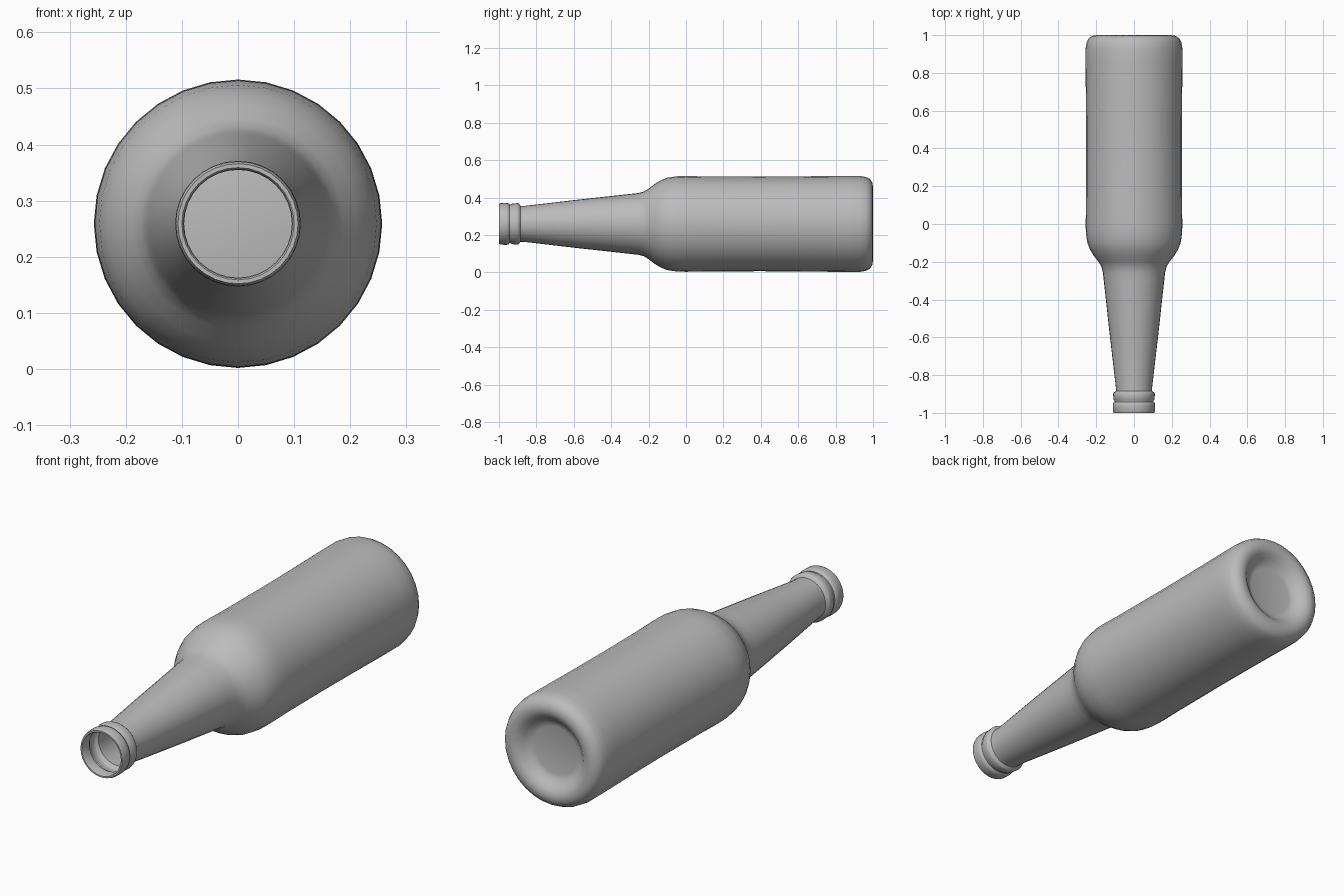
import bpy, bmesh, math
from mathutils import Vector

SIDES = 32
AXIS_Z = 0.259

cube = bpy.data.objects.get("Cube")
if cube:
    bpy.data.objects.remove(cube, do_unlink=True)

glass = bpy.data.materials.new("grey glass")
glass.use_nodes = True
colour = (0.5, 0.5, 0.5, 1)
glass.diffuse_color = colour
glass.node_tree.nodes["Principled BSDF"].inputs["Base Color"].default_value = colour

# Half section of the wall as (radius, y): recessed base, body, shoulder, neck, mouth
base = [(0, 0.95), (0.11, 0.95), (0.13, 0.955), (0.15, 0.972), (0.17, 0.99),
        (0.195, 1.0), (0.22, 0.996), (0.24, 0.983), (0.251, 0.962), (0.257, 0.925)]
body = [(0.257, 0.86), (0.254, 0.6), (0.253, 0.4), (0.254, 0.1), (0.256, 0.0)]
shoulder = [(0.255, -0.045), (0.247, -0.1), (0.233, -0.135), (0.212, -0.17),
            (0.188, -0.2), (0.173, -0.225), (0.165, -0.255), (0.160, -0.3)]
neck = [(0.127, -0.6), (0.096, -0.865), (0.096, -0.885)]
mouth = [(0.108, -0.893), (0.111, -0.9), (0.108, -0.93), (0.103, -0.938),
         (0.103, -0.943), (0.110, -0.948), (0.112, -0.96), (0.111, -0.99),
         (0.107, -1.0), (0.100, -1.0), (0.097, -0.995), (0.097, -0.95)]


def lathe(name, profile, material):
    """Turn a half section around the long axis of the bottle."""
    bm = bmesh.new()
    verts = [bm.verts.new((0, y, r)) for r, y in profile]
    edges = [bm.edges.new(pair) for pair in zip(verts, verts[1:])]
    bmesh.ops.spin(bm, geom=verts + edges, cent=Vector(), axis=(0, 1, 0),
                   angle=math.tau, steps=SIDES, use_merge=False)
    bmesh.ops.remove_doubles(bm, verts=bm.verts, dist=0.0005)
    bmesh.ops.recalc_face_normals(bm, faces=bm.faces)
    # Normals point away from the axis on the wall
    wall = max(bm.faces, key=lambda f: f.calc_area())
    centre = wall.calc_center_median()
    if wall.normal.dot(Vector((centre.x, 0, centre.z))) < 0:
        bmesh.ops.reverse_faces(bm, faces=bm.faces)
    mesh = bpy.data.meshes.new(name)
    bm.to_mesh(mesh)
    bm.free()
    mesh.materials.append(material)
    obj = bpy.data.objects.new(name, mesh)
    bpy.context.collection.objects.link(obj)
    return obj


bottle = lathe("bottle", base + body + shoulder + neck + mouth, glass)
bottle.location.z = AXIS_Z
bpy.ops.object.select_all(action="DESELECT")
bottle.select_set(True)
bpy.context.view_layer.objects.active = bottle
bpy.ops.object.shade_smooth_by_angle(angle=math.radians(50))
